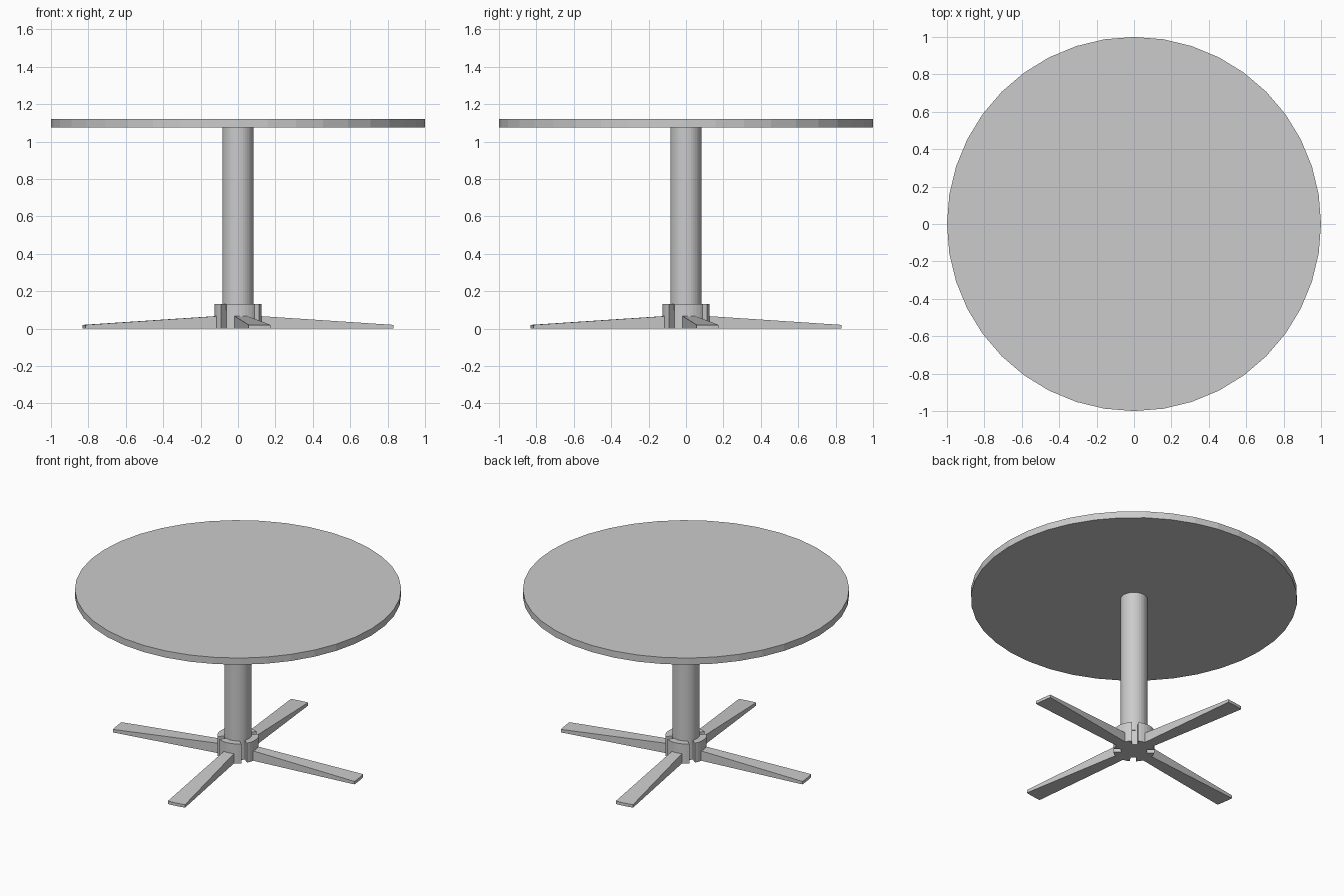
import bpy
import bmesh
from math import sin, cos, asin, radians, pi

if "Cube" in bpy.data.objects:
    bpy.data.objects.remove(bpy.data.objects["Cube"])

TWIST = radians(8)      # the base is turned slightly from the axes


def prism(name, outline, z0, top):
    """Extrude an outline upward from z0; top(x, y) gives the upper height."""
    bm = bmesh.new()
    low = [bm.verts.new((x, y, z0)) for x, y in outline]
    high = [bm.verts.new((x, y, top(x, y))) for x, y in outline]
    bm.faces.new(low[::-1])
    bm.faces.new(high)
    n = len(outline)
    for i in range(n):
        j = (i + 1) % n
        bm.faces.new((low[i], low[j], high[j], high[i]))
    bmesh.ops.recalc_face_normals(bm, faces=bm.faces)
    mesh = bpy.data.meshes.new(name)
    bm.to_mesh(mesh)
    bm.free()
    obj = bpy.data.objects.new(name, mesh)
    bpy.context.collection.objects.link(obj)
    return obj


def polar(r, a):
    return (r * cos(a), r * sin(a))


def circle(r, n):
    return [polar(r, 2 * pi * i / n) for i in range(n)]


# Round top and column
prism("table_top", circle(1.0, 40), 1.075, lambda x, y: 1.12)
prism("column", circle(0.083, 40), 0.1, lambda x, y: 1.076)

# Hub collar with a vertical slot between each pair of legs
R_OUT, R_IN, HALF_SLOT = 0.127, 0.081, 0.018
outline = []
for k in range(4):
    mid = TWIST + k * pi / 2
    outer = pi / 4 - asin(HALF_SLOT / R_OUT)
    inner = pi / 4 - asin(HALF_SLOT / R_IN)
    outline.append(polar(R_IN, mid - inner))
    outline += [polar(R_OUT, mid + outer * (i / 4 - 1)) for i in range(9)]
    outline.append(polar(R_IN, mid + inner))
prism("hub", outline, 0.0, lambda x, y: 0.132)

# Four legs, widening and thinning toward rounded tips
R_TIP = 0.833
half = asin(0.059 / R_TIP)
leg_outline = [(0.1, 0.034), (0.1, -0.034)]
leg_outline += [polar(R_TIP, half * (i / 2 - 1)) for i in range(5)]
for k, side in enumerate(("right", "back", "left", "front")):
    leg = prism(side + "_leg", leg_outline, 0.0,
                lambda x, y: 0.068 - (x - 0.1) * 0.0655)
    leg.rotation_euler.z = TWIST + k * pi / 2
